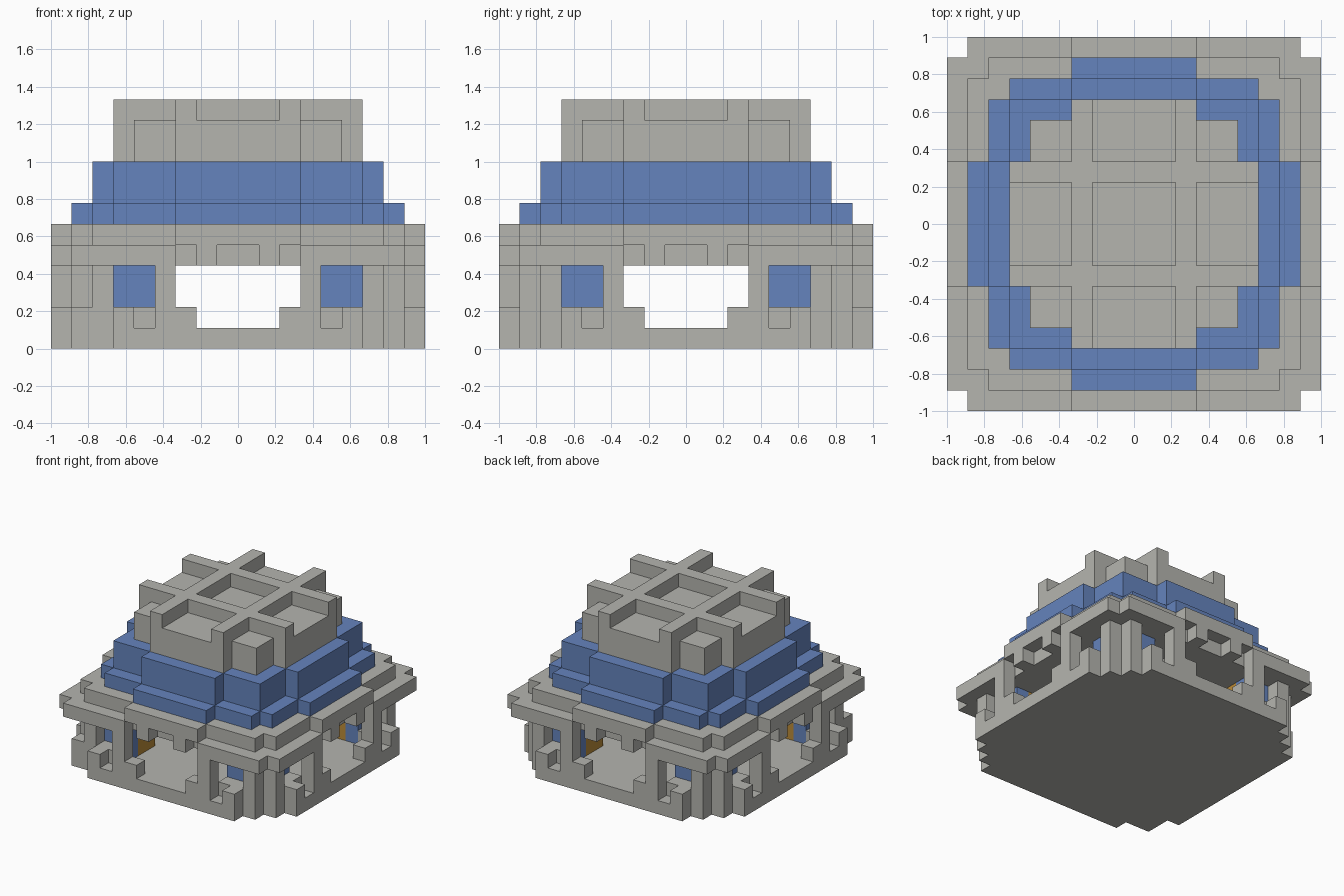
import bpy, bmesh
from mathutils import Vector

if "Cube" in bpy.data.objects:
    bpy.data.objects.remove(bpy.data.objects["Cube"])

UNIT = 1 / 9  # edge of one building block


def material(name, color):
    mat = bpy.data.materials.new(name)
    mat.use_nodes = True
    mat.diffuse_color = (*color, 1)
    mat.node_tree.nodes["Principled BSDF"].inputs["Base Color"].default_value = (*color, 1)
    return mat


stone = material("stone grey", (0.46, 0.46, 0.43))
blue = material("roof blue", (0.13, 0.23, 0.51))
amber = material("amber", (0.50, 0.26, 0.04))


def box(x0, x1, y0, y1, z0, z1):
    return {(x, y, z) for x in range(x0, x1) for y in range(y0, y1) for z in range(z0, z1)}


def four_way(cells):
    """Repeat blocks on all four sides, mirrored about both axes."""
    out = set()
    for x, y, z in cells:
        for a, b in ((x, y), (y, x)):
            out |= {(i, j, z) for i in (a, -1 - a) for j in (b, -1 - b)}
    return out


def stepped(z0, z1, *steps):
    """A stepped round slab made of crossed rectangles."""
    cells = set()
    for a, b in steps:
        cells |= box(0, a, 0, b, z0, z1)
    return four_way(cells)


def build(name, cells, mat):
    """Make a clean outer skin around a set of blocks."""
    bm = bmesh.new()
    verts = {}

    def vert(p):
        key = tuple(p)
        if key not in verts:
            verts[key] = bm.verts.new([c * UNIT for c in p])
        return verts[key]

    for cell in cells:
        for axis in range(3):
            for side in (0, 1):
                near = list(cell)
                near[axis] += 2 * side - 1
                if tuple(near) in cells:
                    continue
                u, v = (axis + 1) % 3, (axis + 2) % 3
                loop = []
                for du, dv in ((0, 0), (1, 0), (1, 1), (0, 1)):
                    p = list(cell)
                    p[axis] += side
                    p[u] += du
                    p[v] += dv
                    loop.append(vert(p))
                bm.faces.new(loop if side else loop[::-1])
    bmesh.ops.dissolve_limit(bm, angle_limit=0.01, verts=bm.verts, edges=bm.edges)
    mesh = bpy.data.meshes.new(name)
    bm.to_mesh(mesh)
    bm.free()
    mesh.materials.append(mat)
    obj = bpy.data.objects.new(name, mesh)
    bpy.context.collection.objects.link(obj)
    return obj


# Floor slab, with one extra low block at a single corner
floor = stepped(0, 1, (6, 9), (7, 8))
build("floor", floor | box(-8, -7, -8, -7, 0, 2), stone)

# Parapet with notches, entrance pillars, window sills and corner posts
build("parapet", four_way(box(2, 3, 8, 9, 1, 2) | box(5, 6, 8, 9, 1, 2)), stone)
build("entrance_pillars", four_way(box(3, 4, 8, 9, 1, 4)), stone)
build("window_sills", four_way(box(4, 6, 7, 8, 1, 2)), stone)
build("corner_posts", four_way(box(6, 7, 6, 8, 1, 4)), stone)

# Corner windows around the amber cores
build("windows", four_way(box(4, 6, 6, 7, 1, 4)), blue)
build("corner_cores", four_way(box(4, 6, 4, 6, 1, 4)), amber)

# Eaves: lower slab recessed over the entrances, with hanging teeth
lower = stepped(4, 5, (8, 9)) - four_way(box(0, 3, 8, 9, 4, 5))
build("lower_eave", lower | four_way(box(1, 2, 8, 9, 4, 5)), stone)
build("upper_eave", stepped(5, 6, (3, 9), (7, 8)), stone)

# Blue roof tiers
build("lower_roof", stepped(6, 7, (3, 8), (6, 7)), blue)
build("upper_roof", stepped(7, 9, (3, 7), (6, 6)), blue)

# Crown with a raised lattice of crossing ribs
crown = stepped(9, 11, (3, 6), (5, 5))
build("crown", crown | four_way(box(2, 3, 0, 6, 11, 12)), stone)
